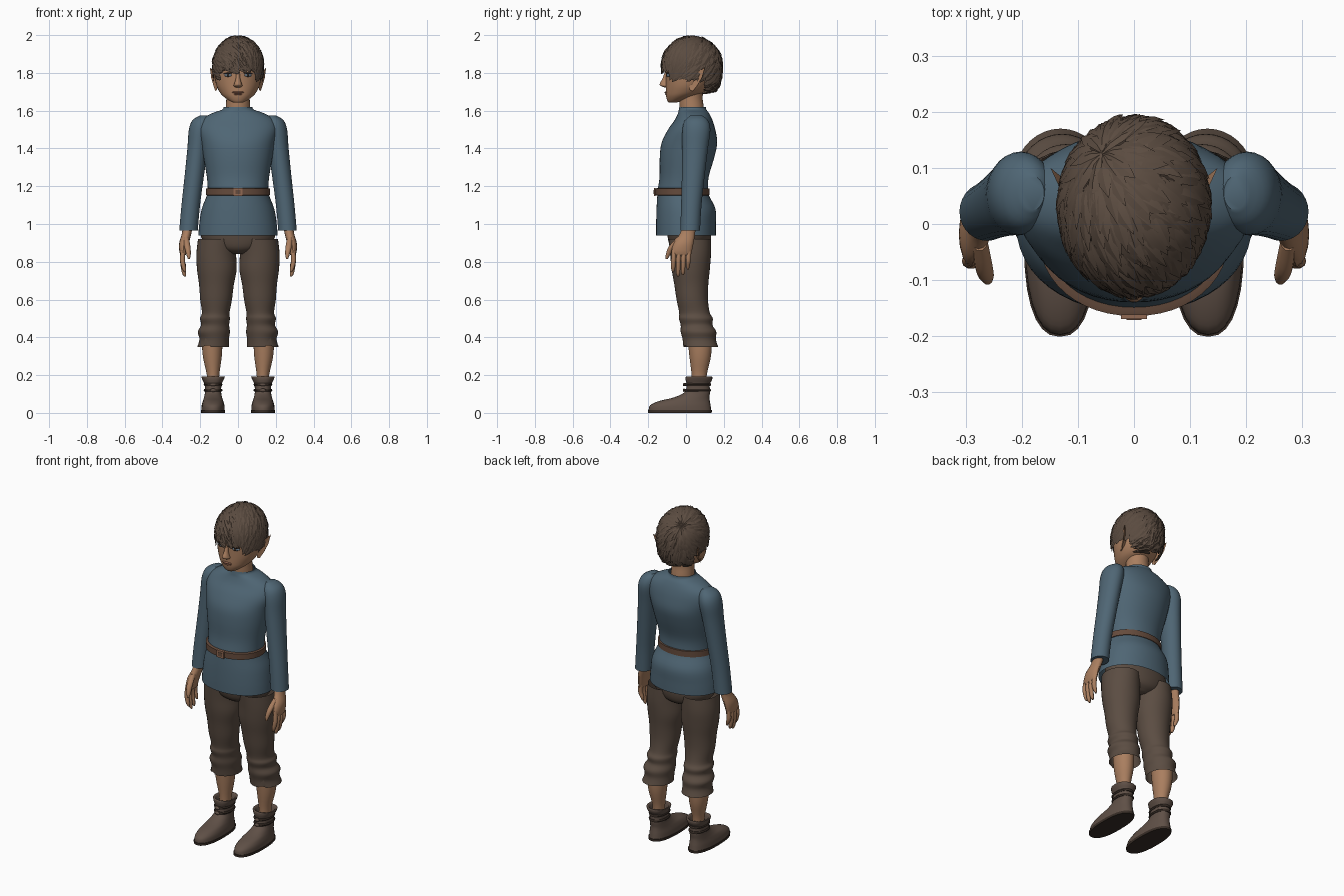
import bpy, bmesh, math, random
from mathutils import Vector, Matrix, Euler

random.seed(4)
if "Cube" in bpy.data.objects:
    bpy.data.objects.remove(bpy.data.objects["Cube"])


def material(name, rgb):
    m = bpy.data.materials.new(name)
    m.use_nodes = True
    m.diffuse_color = (*rgb, 1)
    m.node_tree.nodes["Principled BSDF"].inputs["Base Color"].default_value = (*rgb, 1)
    return m


SKIN = material("skin", (.40, .21, .115))
HAIR = material("brown hair", (.105, .072, .052))
DARK = material("dark brown", (.04, .027, .02))
TUNIC = material("blue cloth", (.078, .132, .175))
TROUSER = material("brown cloth", (.105, .074, .055))
BELT = material("belt leather", (.13, .07, .045))
BUCKLE = material("buckle copper", (.28, .14, .085))
BOOT = material("boot leather", (.115, .08, .062))
EYE = material("eye grey blue", (.16, .22, .28))
LIP = material("lips", (.30, .13, .08))


def finish(name, bm, mat, angle=40):
    bmesh.ops.recalc_face_normals(bm, faces=bm.faces)
    me = bpy.data.meshes.new(name)
    bm.to_mesh(me)
    bm.free()
    me.materials.append(mat)
    for p in me.polygons:
        p.use_smooth = True
    me.set_sharp_from_angle(angle=math.radians(angle))
    ob = bpy.data.objects.new(name, me)
    bpy.context.scene.collection.objects.link(ob)
    return ob


def spline(a, b, c, d, t):
    return [.5 * (2*q + (r-p)*t + (2*p - 5*q + 4*r - s)*t*t + (3*q - p - 3*r + s)*t**3)
            for p, q, r, s in zip(a, b, c, d)]


def loft(name, rings, mat, side=1, n=28, power=2, steps=4, caps=True, tweak=None):
    """Smooth skin over level rings given as (z, centre x, centre y, radius x, radius y)."""
    k = len(rings) - 1
    rows = [spline(rings[max(i-1, 0)], rings[i], rings[i+1], rings[min(i+2, k)], j/steps)
            for i in range(k) for j in range(steps)] + [rings[-1]]
    bm = bmesh.new()
    loops = []
    for z, cx, cy, rx, ry in rows:
        loop = []
        for i in range(n):
            c, s = (math.cos(math.tau*i/n), math.sin(math.tau*i/n))
            c, s = (math.copysign(abs(v)**(2/power), v) for v in (c, s))
            loop.append(bm.verts.new((side*(cx + rx*c), cy + ry*s, z)))
        loops.append(loop)
    for a, b in zip(loops, loops[1:]):
        for i in range(n):
            bm.faces.new((a[i-1], a[i], b[i], b[i-1]))
    if caps:
        bm.faces.new(loops[0])
        bm.faces.new(loops[-1])
    if tweak:
        for v in bm.verts:
            tweak(v.co)
    return finish(name, bm, mat)


def ball(name, loc, radii, mat, rot=(0, 0, 0)):
    bm = bmesh.new()
    m = Matrix.LocRotScale(Vector(loc), Euler(rot), Vector(radii))
    bmesh.ops.create_uvsphere(bm, u_segments=16, v_segments=10, radius=1, matrix=m)
    return finish(name, bm, mat)


def box(name, loc, size, mat):
    bm = bmesh.new()
    bmesh.ops.create_cube(bm, size=1, matrix=Matrix.LocRotScale(Vector(loc), None, Vector(size)))
    return finish(name, bm, mat)


# Tunic, belt and pelvis
loft("tunic", [(.94, 0, 0, .21, .158), (1, 0, 0, .205, .158), (1.08, 0, 0, .192, .156),
               (1.15, 0, -.015, .165, .137), (1.18, 0, -.016, .16, .134), (1.25, 0, -.01, .165, .13),
               (1.35, 0, .005, .182, .144), (1.43, 0, .018, .195, .147), (1.5, 0, .03, .21, .125),
               (1.55, 0, .04, .195, .1), (1.585, 0, .04, .14, .083), (1.605, 0, .035, .085, .073),
               (1.62, 0, .035, .075, .07)], TUNIC, n=48, power=2.1, caps=False)
loft("belt", [(1.15, 0, -.02, .16, .135), (1.153, 0, -.02, .17, .144), (1.187, 0, -.02, .17, .144),
              (1.19, 0, -.02, .16, .135)], BELT, n=48, power=2.1, steps=1)
box("buckle_plate", (0, -.165, 1.17), (.046, .008, .042), BUCKLE)
box("buckle_opening", (0, -.168, 1.17), (.026, .006, .022), BELT)
loft("trouser_seat", [(.84, 0, .02, .04, .06), (.87, 0, .02, .14, .1), (.93, 0, .018, .195, .115),
                      (1, 0, .01, .19, .115)], TROUSER, n=40)


def notch(co):
    if co.z < .355 and abs(abs(co.x) - .167) < .009 and co.y < .08:
        co.z += .045


# Limbs
for side, label in ((1, "left"), (-1, "right")):
    loft(label + "_sleeve", [(.965, .262, .022, .049, .052), (1.1, .25, .028, .049, .054),
                             (1.25, .232, .038, .051, .06), (1.4, .214, .048, .054, .068),
                             (1.5, .202, .055, .058, .074), (1.55, .192, .055, .048, .06),
                             (1.575, .18, .055, .02, .03)], TUNIC, side)
    # Hand with fingers and thumb
    loft(label + "_palm", [(1, .264, .02, .028, .034), (.95, .272, .008, .025, .04),
                           (.9, .285, -.012, .026, .052), (.86, .29, -.022, .021, .054),
                           (.835, .291, -.024, .014, .05)], SKIN, side, n=16)
    for i, tip in enumerate((.745, .722, .73, .76)):
        y = -.062 + .026*i
        loft(f"{label}_finger_{i + 1}", [(.87, .289, y, .013, .012), (.81, .294, y - .004, .013, .013),
                                         (tip + .02, .286, y - .006, .011, .011),
                                         (tip, .28, y - .006, .005, .005)], SKIN, side, n=10)
    loft(label + "_thumb", [(.93, .275, -.03, .014, .018), (.88, .268, -.075, .016, .017),
                            (.84, .262, -.094, .012, .013), (.815, .26, -.102, .005, .006)],
         SKIN, side, n=10)
    # Trouser leg with folds at the knee and a split hem
    loft(label + "_trouser_leg", [(.35, .131, .078, .084, .092), (.39, .126, .07, .078, .088),
                                  (.43, .128, .066, .085, .094), (.465, .121, .056, .074, .084),
                                  (.5, .122, .052, .079, .09), (.53, .118, .045, .073, .081),
                                  (.6, .116, .033, .084, .083), (.68, .114, .028, .092, .09),
                                  (.76, .112, .025, .105, .101), (.84, .115, .024, .105, .108),
                                  (.92, .11, .02, .102, .112)],
         TROUSER, side, n=36, caps=False, tweak=notch)
    loft(label + "_shin", [(.12, .132, .07, .032, .038), (.2, .132, .07, .033, .04),
                           (.3, .136, .075, .05, .057), (.4, .136, .072, .055, .064),
                           (.48, .13, .06, .05, .06)], SKIN, side)
    # Boot
    loft(label + "_boot_sole", [(0, .132, -.032, .063, .168), (.014, .132, -.032, .064, .169)],
         DARK, side, power=2.4, steps=1)
    loft(label + "_boot", [(.012, .132, -.032, .062, .166), (.04, .132, -.03, .06, .16),
                           (.063, .132, -.008, .054, .134), (.082, .132, .03, .048, .094),
                           (.11, .132, .06, .043, .067), (.15, .132, .064, .045, .062),
                           (.175, .132, .068, .056, .07), (.192, .132, .069, .062, .069),
                           (.188, .132, .069, .05, .057), (.15, .132, .066, .036, .045)],
         BOOT, side, power=2.3, caps=False)
    for z in (.12, .15):
        loft(label + "_boot_strap", [(z - .007, .132, .062, .046, .068), (z, .132, .062, .05, .071),
                                     (z + .007, .132, .062, .046, .068)], DARK, side, steps=2, power=2.2)
        ball(label + "_boot_knot", (side*.132, -.01, z), (.016, .007, .009), BOOT)
    # Ear: dented leaf outline rising to a point
    bm = bmesh.new()
    outline = [(.02, 1.71), (.018, 1.75), (.032, 1.79), (.1, 1.828), (.085, 1.775), (.058, 1.73), (.035, 1.702)]
    rim = [bm.verts.new((side*(.112 + .46*(y - .02)), y, z)) for y, z in outline]
    dent = bm.verts.new((side*.118, .048, 1.762))
    back = bm.verts.new((side*.1, .06, 1.76))
    for a, b in zip(rim, rim[1:] + rim[:1]):
        bm.faces.new((a, b, dent))
        bm.faces.new((b, a, back))
    finish(label + "_ear", bm, SKIN)
    # Eye and brow
    ball(label + "_eye", (side*.052, -.093, 1.788), (.022, .01, .009), EYE, (0, 0, side*.35))
    ball(label + "_pupil", (side*.051, -.1, 1.788), (.007, .005, .008), DARK)
    ball(label + "_eyelid", (side*.052, -.096, 1.798), (.026, .009, .004), DARK, (0, side*.12, side*.35))
    ball(label + "_brow", (side*.056, -.094, 1.818), (.03, .01, .005), DARK, (0, side*.1, side*.4))

# Neck, head and face
loft("neck", [(1.57, 0, .035, .066, .064), (1.62, 0, .03, .064, .064), (1.67, 0, .026, .062, .062),
              (1.73, 0, .03, .065, .065)], SKIN)
loft("head", [(1.642, 0, -.072, .022, .018), (1.652, 0, -.058, .045, .04), (1.675, 0, -.028, .077, .077),
              (1.7, 0, -.005, .098, .102), (1.74, 0, .01, .116, .117), (1.8, 0, .022, .125, .13),
              (1.86, 0, .03, .122, .14), (1.92, 0, .032, .1, .12), (1.96, 0, .032, .06, .08)],
     SKIN, n=36)
loft("nose", [(1.722, 0, -.1, .012, .012), (1.732, 0, -.11, .023, .026), (1.745, 0, -.112, .019, .027),
              (1.77, 0, -.108, .012, .017), (1.81, 0, -.1, .009, .01)], SKIN, n=14)
ball("upper_lip", (0, -.104, 1.697), (.031, .01, .006), LIP)
ball("lower_lip", (0, -.099, 1.687), (.026, .011, .006), LIP)

# Hair: a dark cap under tapered locks that spread from the crown
CENTRE, RADII = Vector((0, .032, 1.842)), Vector((.133, .158, .151))
CROWN = Vector((-.43, .6, .67)).normalized()
U = CROWN.orthogonal().normalized()
V = CROWN.cross(U)


def on_head(d, lift=1):
    h = max(math.hypot(d.x, d.y), .05)
    f = h**-.7 if d.z < 0 else 1
    return CENTRE + Vector((d.x*f, d.y*f, d.z)) * RADII * lift


def direction(t, phi):
    return CROWN*math.cos(t) + (U*math.cos(phi) + V*math.sin(phi))*math.sin(t)


def hairline(d):
    y = d.y / max(math.hypot(d.x, d.y), .05)
    return 1.705 if y > .4 else 1.818 if y < -.75 else 1.775


bm = bmesh.new()
bmesh.ops.create_uvsphere(bm, u_segments=48, v_segments=32, radius=1)
low = []
for v in bm.verts:
    d = v.co.copy()
    v.co = on_head(d, .975)
    if v.co.z < hairline(d) + .012:
        low.append(v)
bmesh.ops.delete(bm, geom=low, context='VERTS')
finish("hair_cap", bm, DARK)

bm = bmesh.new()
for row in range(17):
    t0 = .02 + .15*row
    count = int(9 + 36*abs(math.sin(t0)))
    for i in range(count):
        phi = math.tau*(i + random.uniform(-.3, .3) + .5*(row % 2)) / count
        start = t0 + random.uniform(-.04, .04)
        length, bend = random.uniform(.45, .65), random.uniform(-.1, .25)
        limit = random.uniform(-.022, .012)
        while length > .12:
            tip = direction(start + length, phi + bend)
            if on_head(tip).z > hairline(tip) + limit:
                break
            length -= .04
        if length <= .12:
            continue
        rise, previous = random.uniform(.035, .075), None
        for s, wide in ((0, .3), (.3, 1), (.65, .8), (1, .03)):
            t, a = start + length*s, phi + bend*s
            w = .105*wide / max(abs(math.sin(t)), .25)
            lift = .985 + rise*s
            ring = [bm.verts.new(on_head(direction(t, a + k*w), lift + (.025*wide if k == 0 else 0)))
                    for k in (-1, 0, 1)]
            if previous:
                for k in (0, 1):
                    bm.faces.new((previous[k], previous[k+1], ring[k+1], ring[k]))
            previous = ring
for f in bm.faces:
    f.normal_update()
    if f.normal.dot(f.calc_center_median() - CENTRE) < 0:
        f.normal_flip()
finish("hair_locks", bm, HAIR, 20)
